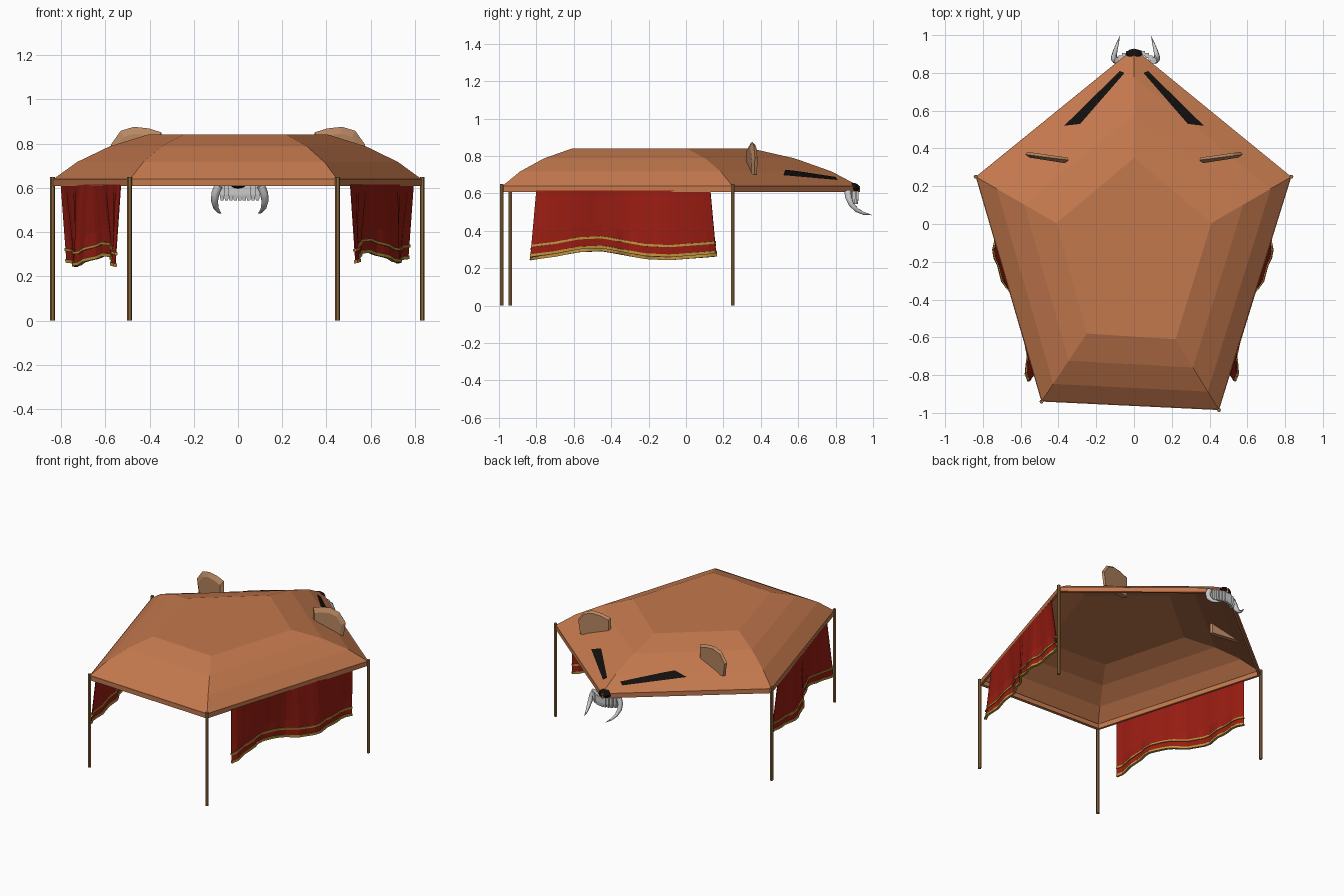
import bpy, bmesh, math
from mathutils import Vector
from mathutils.bvhtree import BVHTree

if "Cube" in bpy.data.objects:
    bpy.data.objects.remove(bpy.data.objects["Cube"])


def mat(name, r, g, b):
    m = bpy.data.materials.new(name)
    m.diffuse_color = (r, g, b, 1)
    m.use_nodes = True
    m.node_tree.nodes["Principled BSDF"].inputs["Base Color"].default_value = m.diffuse_color
    return m


ORANGE = mat("canvas", 0.55, 0.19, 0.075)
WOOD = mat("wood", 0.27, 0.14, 0.045)
TAN = mat("ear_tan", 0.47, 0.24, 0.12)
RED = mat("red_cloth", 0.32, 0.012, 0.006)
GOLD = mat("gold_trim", 0.52, 0.30, 0.05)
BLACK = mat("black", 0.006, 0.005, 0.004)
IVORY = mat("ivory", 0.7, 0.7, 0.7)


def mesh_obj(name, verts, faces, material, fix=True):
    me = bpy.data.meshes.new(name)
    me.from_pydata([tuple(v) for v in verts], [], faces)
    if fix:
        bm = bmesh.new()
        bm.from_mesh(me)
        bmesh.ops.recalc_face_normals(bm, faces=bm.faces)
        bm.to_mesh(me)
        bm.free()
    me.materials.append(material)
    ob = bpy.data.objects.new(name, me)
    bpy.context.collection.objects.link(ob)
    return ob


def loft(rings, close_ends=True):
    n = len(rings[0])
    verts = [v for r in rings for v in r]
    faces = [(i * n + j, i * n + (j + 1) % n, (i + 1) * n + (j + 1) % n, (i + 1) * n + j)
             for i in range(len(rings) - 1) for j in range(n)]
    if close_ends:
        faces += [tuple(range(n)), tuple(range((len(rings) - 1) * n, len(rings) * n))]
    return verts, faces


# Roof: pentagonal rim rising in three bands to a flat top
rim = [(-0.49, -0.94), (0.45, -0.985), (0.833, 0.25), (0.0, 0.93), (-0.838, 0.25)]
top = [(-0.25, -0.58), (0.22, -0.61), (0.41, 0.005), (0.0, 0.35), (-0.41, 0.005)]
rings = [[(a[0] + (b[0] - a[0]) * t, a[1] + (b[1] - a[1]) * t, z) for a, b in zip(rim, top)]
         for t, z in [(0, 0.637), (0.26, 0.717), (0.6, 0.787), (1, 0.84)]]
verts, faces = loft(rings, False)
faces.append((15, 16, 17, 18, 19))
mesh_obj("roof", verts, faces, ORANGE, False)
tree = BVHTree.FromPolygons(verts, faces)


def on_roof(x, y, lift=0.004):
    hit = tree.ray_cast(Vector((x, y, 2)), Vector((0, 0, -1)))[0]
    return Vector((x, y, (hit.z if hit else 0.637) + lift))


# Rim beam under the roof edge
def ring(k, z):
    return [(x * k, y * k, z) for x, y in rim]


v, f = loft([ring(1, 0.608), ring(1, 0.64), ring(0.978, 0.64), ring(0.978, 0.608), ring(1, 0.608)], False)
mesh_obj("rim_beam", v, f, ORANGE)

# Corner poles
for i, name in [(0, "front_left"), (1, "front_right"), (2, "back_right"), (4, "back_left")]:
    x, y = rim[i]
    c = [(x + 0.011 * math.cos(a * math.pi / 3), y + 0.011 * math.sin(a * math.pi / 3)) for a in range(6)]
    v, f = loft([[(p, q, 0) for p, q in c], [(p, q, 0.65) for p, q in c]])
    mesh_obj(name + "_pole", v, f, WOOD)


# Side curtains: rippled sheets hanging from the long edges, with gold bands
HEM = [0.262, 0.28, 0.305, 0.31, 0.29, 0.268, 0.262, 0.272, 0.282]


def curtain(side, a, b, drop):
    a, b = Vector(a), Vector(b)
    edge = (b - a).normalized()
    out = Vector((edge.y, -edge.x)) * (1 if side == "right" else -1)
    if out.x * a.x < 0:
        out = -out
    n = 24

    def point(i, h):
        s = i / n
        k = s * (len(HEM) - 1)
        j = min(int(k), len(HEM) - 2)
        z0 = HEM[j] + (HEM[j + 1] - HEM[j]) * (k - j) - drop
        z = z0 + h if h < 0.2 else 0.615
        d = (0.615 - z) / 0.33
        swing = 0.03 * math.cos(s * math.pi * 3.2) - 0.012 * s + 0.007 * math.sin(i * 1.6)
        p = a + (b - a) * (s + (s - 0.5) * 0.045 * d) + out * swing * d
        return (p.x, p.y, z)

    def sheet(name, heights, material, thick):
        vs = [point(i, h) for h in heights for i in range(n + 1)]
        m = n + 1
        fs = [(r * m + i, r * m + i + 1, (r + 1) * m + i + 1, (r + 1) * m + i)
              for r in range(len(heights) - 1) for i in range(n)]
        ob = mesh_obj(name, vs, fs, material)
        mod = ob.modifiers.new("thickness", "SOLIDIFY")
        mod.thickness = thick
        mod.offset = 0

    sheet(side + "_curtain", [0.0, 0.06, 0.12, 1], RED, 0.004)
    sheet(side + "_hem_trim", [-0.003, 0.012], GOLD, 0.016)
    sheet(side + "_upper_trim", [0.05, 0.062], GOLD, 0.016)


curtain("right", (0.508, -0.80), (0.793, 0.13), 0.0)
curtain("left", (-0.53, -0.80), (-0.80, 0.13), 0.016)

# Ears and eyes, mirrored
EAR = [(0.345, 0.70), (0.345, 0.85), (0.40, 0.868), (0.47, 0.876), (0.53, 0.858), (0.575, 0.795), (0.56, 0.70)]
EYE = [(0.37, 0.52), (0.285, 0.53), (0.05, 0.80), (0.075, 0.81)]
for s, side in [(-1, "left"), (1, "right")]:
    layers = []
    for off, k in [(-0.016, 0.82), (0.0, 1.0), (0.014, 0.92)]:
        layers.append([(s * (0.46 + (x - 0.46) * k), 0.353 + (x - 0.46) * 0.13 + off,
                        0.70 + (z - 0.70) * k) for x, z in EAR])
    v, f = loft(layers)
    mesh_obj(side + "_ear", v, f, TAN)
    # eye strip follows the roof bands
    n = 12
    v = []
    for i in range(n + 1):
        t = i / n
        for p, q in ((EYE[0], EYE[3]), (EYE[1], EYE[2])):
            v.append(on_roof(s * (p[0] + (q[0] - p[0]) * t), p[1] + (q[1] - p[1]) * t))
    f = [(2 * i, 2 * i + 1, 2 * i + 3, 2 * i + 2) for i in range(n)]
    mesh_obj(side + "_eye", v, f, BLACK)

    # Tusk: tapered curve
    cu = bpy.data.curves.new(side + "_tusk", "CURVE")
    cu.dimensions = "3D"
    cu.bevel_depth = 0.02
    cu.bevel_resolution = 1
    cu.use_fill_caps = True
    sp = cu.splines.new("POLY")
    path = [(0.095, 0.865, 0.61, 1), (0.11, 0.87, 0.575, 0.95), (0.114, 0.885, 0.54, 0.8),
            (0.108, 0.915, 0.51, 0.6), (0.097, 0.95, 0.493, 0.4), (0.083, 0.995, 0.484, 0.05)]
    sp.points.add(len(path) - 1)
    for pt, (x, y, z, r) in zip(sp.points, path):
        pt.co = (s * x + 0.008, y, z, 1)
        pt.radius = r
    cu.materials.append(IVORY)
    bpy.context.collection.objects.link(bpy.data.objects.new(side + "_tusk", cu))

# Teeth: tapered pegs on an arc under the snout
for i in range(9):
    x = -0.08 + 0.02 * i
    y = 0.91 - 5.0 * x * x
    lay = [[(x + 0.008 + w * a, y + 0.013 * b * w / 0.011, z) for a, b in ((-1, -1), (1, -1), (1, 1), (-1, 1))]
           for w, z in ((0.011, 0.612), (0.011, 0.57), (0.007, 0.543))]
    v, f = loft(lay)
    mesh_obj("tooth_%d" % (i + 1), v, f, IVORY)

# Nose at the roof tip
bm = bmesh.new()
bmesh.ops.create_uvsphere(bm, u_segments=12, v_segments=6, radius=1)
for vert in bm.verts:
    vert.co = (vert.co.x * 0.045, 0.895 + vert.co.y * 0.033, 0.627 + vert.co.z * 0.03)
me = bpy.data.meshes.new("nose")
bm.to_mesh(me)
bm.free()
me.materials.append(BLACK)
bpy.context.collection.objects.link(bpy.data.objects.new("nose", me))
